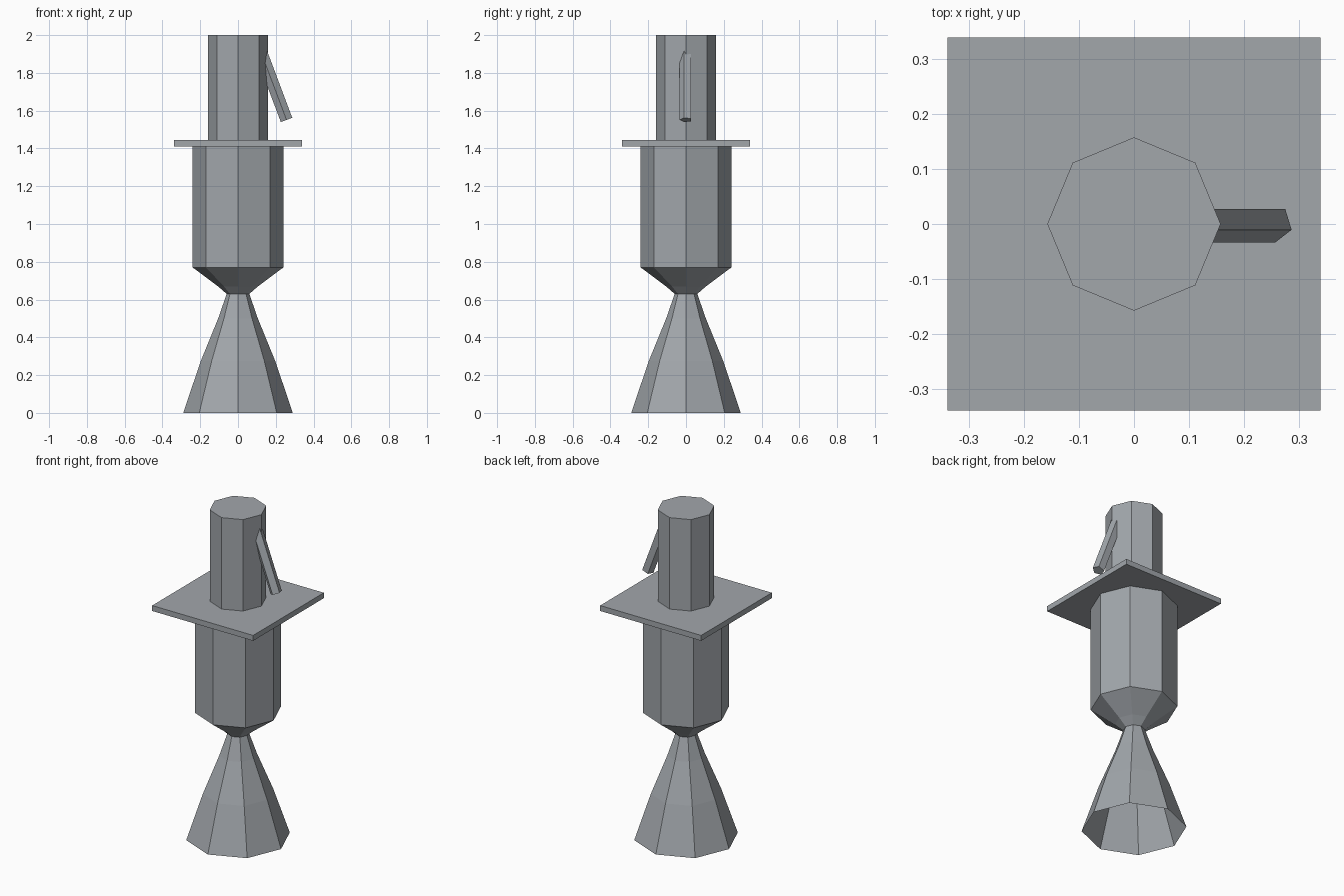
import bpy, bmesh, math
from mathutils import Vector

cube = bpy.data.objects.get("Cube")
if cube:
    bpy.data.objects.remove(cube, do_unlink=True)

# Single metal colour
metal = bpy.data.materials.new("steel_grey")
metal.use_nodes = True
colour = (0.36, 0.385, 0.41, 1)
metal.diffuse_color = colour
metal.node_tree.nodes["Principled BSDF"].inputs["Base Color"].default_value = colour


def finish(name, bm):
    mesh = bpy.data.meshes.new(name)
    bm.to_mesh(mesh)
    bm.free()
    mesh.materials.append(metal)
    obj = bpy.data.objects.new(name, mesh)
    bpy.context.collection.objects.link(obj)
    return obj


def lathe(name, profile, sides=8, cap_top=False, cap_bottom=False):
    """Faceted revolve of (radius, height) points around z."""
    bm = bmesh.new()
    rings = []
    for r, z in profile:
        angles = [math.tau * i / sides for i in range(sides)]
        rings.append([bm.verts.new((r * math.cos(a), r * math.sin(a), z)) for a in angles])
    for low, high in zip(rings, rings[1:]):
        for i in range(sides):
            j = (i + 1) % sides
            bm.faces.new((low[i], low[j], high[j], high[i]))
    if cap_top:
        bm.faces.new(rings[-1])
    if cap_bottom:
        bm.faces.new(rings[0][::-1])
    return finish(name, bm)


# Open nozzle bell flaring down from the throat
lathe("nozzle_bell", [(0.29, 0), (0.197, 0.275), (0.105, 0.5), (0.06, 0.63)])

# Combustion chamber with converging lower end
lathe("combustion_chamber", [(0.06, 0.63), (0.106, 0.67), (0.24, 0.77), (0.24, 1.42)],
      cap_top=True)

# Square mounting plate
bm = bmesh.new()
bmesh.ops.create_cube(bm, size=1)
bmesh.ops.scale(bm, vec=(0.68, 0.68, 0.033), verts=bm.verts)
bmesh.ops.translate(bm, vec=(0, 0, 1.427), verts=bm.verts)
finish("mounting_plate", bm)

# Upper housing
lathe("upper_housing", [(0.158, 1.44), (0.158, 2)], cap_top=True, cap_bottom=True)

# Slanted five-sided side pipe, its upper end buried in the housing
pipe = lathe("side_pipe", [(0.034, 0), (0.034, 0.46)], sides=5, cap_top=True, cap_bottom=True)
axis = Vector((-0.352, 0, 0.936)).normalized()
side = Vector((0, 1, 0))
out = side.cross(axis)
base = Vector((0.257, 0, 1.551))
turn = math.radians(-18)
for v in pipe.data.vertices:
    x, y, z = v.co
    u = x * math.cos(turn) - y * math.sin(turn)
    w = x * math.sin(turn) + y * math.cos(turn)
    v.co = base + out * u + side * w + axis * z
